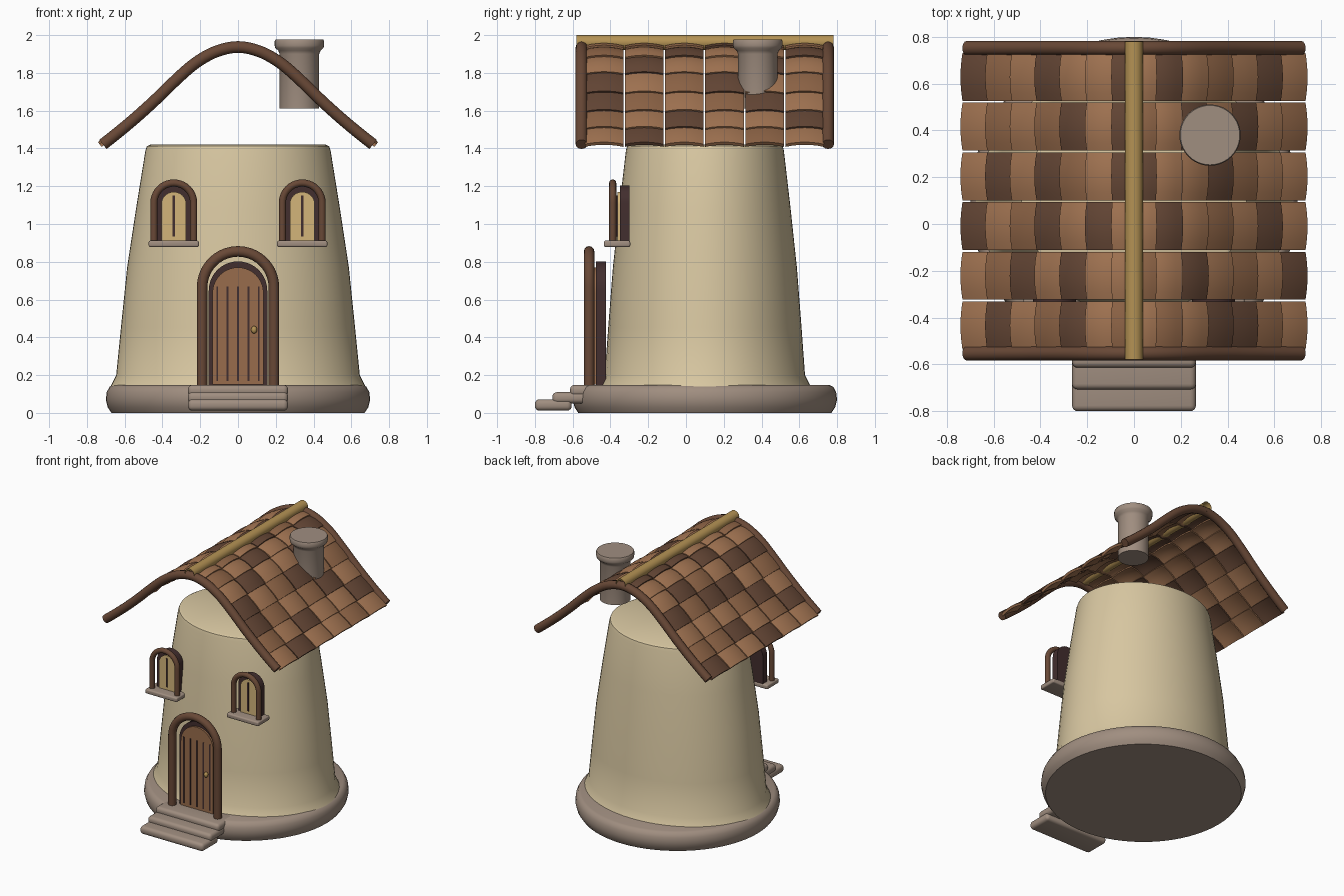
import bpy, bmesh
from math import sin, cos, pi
from mathutils import Vector

if "Cube" in bpy.data.objects:
    bpy.data.objects.remove(bpy.data.objects["Cube"])


def material(name, *srgb):
    linear = [(c / 255 / 12.92) if c < 11 else ((c / 255 + 0.055) / 1.055) ** 2.4 for c in srgb]
    mat = bpy.data.materials.new(name)
    mat.use_nodes = True
    mat.diffuse_color = (*linear, 1)
    bsdf = mat.node_tree.nodes["Principled BSDF"]
    bsdf.inputs["Base Color"].default_value = (*linear, 1)
    bsdf.inputs["Roughness"].default_value = 0.8
    return mat


PLASTER = material("cream plaster", 216, 199, 161)
STONE = material("warm stone", 160, 142, 128)
FRAME = material("dark wood", 104, 72, 54)
DARK = material("shadow wood", 66, 46, 46)
DOOR = material("door wood", 152, 108, 76)
PANE = material("window amber", 212, 181, 122)
GOLD = material("golden wood", 180, 146, 84)
TILES = [material("light tile", 162, 116, 82), material("mid tile", 142, 100, 70),
         material("dark tile", 100, 70, 53)]
YC = 0.1     # centre of the round tower


def activate(ob):
    bpy.ops.object.select_all(action='DESELECT')
    ob.select_set(True)
    bpy.context.view_layer.objects.active = ob


def finish(bm, name, *mats, angle=0.7):
    bmesh.ops.recalc_face_normals(bm, faces=bm.faces)
    mesh = bpy.data.meshes.new(name)
    bm.to_mesh(mesh)
    bm.free()
    for m in mats:
        mesh.materials.append(m)
    ob = bpy.data.objects.new(name, mesh)
    bpy.context.collection.objects.link(ob)
    activate(ob)
    bpy.ops.object.shade_smooth_by_angle(angle=angle)
    return ob


def lathe(name, profile, mat, x=0, y=YC, segs=64, caps=True):
    """Stack of elliptical rings given as (x radius, y radius, z)."""
    bm = bmesh.new()
    turn = [2 * pi * i / segs for i in range(segs)]
    rings = [[bm.verts.new((x + rx * cos(a), y + ry * sin(a), z)) for a in turn]
             for rx, ry, z in profile]
    for low, high in zip(rings, rings[1:]):
        for i in range(segs):
            j = (i + 1) % segs
            bm.faces.new((low[i], low[j], high[j], high[i]))
    if caps:
        bm.faces.new(rings[0])
        bm.faces.new(rings[-1])
    return finish(bm, name, mat)


def box(name, mat, x, y, z, bevel=0.0):
    """Box from (min, max) pairs with rounded edges."""
    bm = bmesh.new()
    bmesh.ops.create_cube(bm, size=1)
    for v in bm.verts:
        v.co = [lo + (c + 0.5) * (hi - lo) for c, (lo, hi) in zip(v.co, (x, y, z))]
    if bevel:
        bmesh.ops.bevel(bm, geom=bm.edges[:], offset=bevel, segments=4, profile=0.5, affect='EDGES')
    return finish(bm, name, mat)


def arch_points(x, half, bottom, spring, steps=20):
    arc = [(x + half * cos(pi * i / steps), spring + half * sin(pi * i / steps)) for i in range(steps + 1)]
    return [(x + half, bottom)] + arc + [(x - half, bottom)]


def arch_panel(name, mat, x, half, bottom, spring, front, back):
    bm = bmesh.new()
    face = bm.faces.new([bm.verts.new((px, front, pz)) for px, pz in arch_points(x, half, bottom, spring)])
    out = bmesh.ops.extrude_face_region(bm, geom=[face])
    moved = [g for g in out["geom"] if isinstance(g, bmesh.types.BMVert)]
    bmesh.ops.translate(bm, verts=moved, vec=(0, back - front, 0))
    if face.is_valid is False or len(bm.faces) < len(moved) + 2:
        bm.faces.new([v for v in bm.verts if v not in moved])
    return finish(bm, name, mat)


def pipe(name, mat, points, radius, caps=True):
    curve = bpy.data.curves.new(name, 'CURVE')
    curve.dimensions = '3D'
    curve.bevel_depth, curve.bevel_resolution, curve.use_fill_caps = radius, 4, caps
    spline = curve.splines.new('POLY')
    spline.points.add(len(points) - 1)
    for p, co in zip(spline.points, points):
        p.co = (*co, 1)
    curve.materials.append(mat)
    ob = bpy.data.objects.new(name, curve)
    bpy.context.collection.objects.link(ob)
    activate(ob)
    bpy.ops.object.convert(target='MESH')
    bpy.ops.object.shade_smooth_by_angle(angle=0.7)


# Round plinth and tapering tower
lathe("stone_base", [(r, r, z) for r, z in
      ((0.67, 0), (0.69, 0.03), (0.70, 0.07), (0.695, 0.11), (0.68, 0.138), (0.66, 0.147))], STONE)
lathe("tower_wall", [(0.675, 0.56, 0.14), (0.645, 0.53, 0.2), (0.62, 0.512, 0.45), (0.587, 0.487, 0.77),
                     (0.54, 0.454, 1.08), (0.49, 0.418, 1.39), (0.482, 0.412, 1.412), (0.465, 0.397, 1.42)], PLASTER)

# Front steps
for i in range(3):
    front, low = -0.8 + 0.093 * i, 0.012 + 0.038 * i
    box(f"step_{i + 1}", STONE, (-0.265, 0.265), (front, front + 0.195), (low, low + 0.06), 0.024)

# Door
pipe("door_frame", FRAME, [(x, -0.513, z) for x, z in arch_points(0, 0.19, 0.14, 0.665)], 0.028)
arch_panel("door_recess", DARK, 0, 0.155, 0.14, 0.647, -0.476, -0.423)
arch_panel("door_leaf", DOOR, 0, 0.135, 0.15, 0.635, -0.49, -0.47)
for i in range(-2, 3):
    x = 0.055 * i
    box("door_groove", DARK, (x - 0.005, x + 0.005), (-0.494, -0.488), (0.17, 0.67))
bm = bmesh.new()
bmesh.ops.create_uvsphere(bm, u_segments=16, v_segments=10, radius=0.02)
for v in bm.verts:
    v.co = (v.co.x * 0.8 + 0.085, v.co.y * 0.8 - 0.503, v.co.z + 0.44)
finish(bm, "door_knob", GOLD)

# Two arched windows
for side, x in (("left", 0.34), ("right", -0.34)):
    pipe(f"{side}_window_frame", FRAME, [(px, -0.388, z) for px, z in arch_points(x, 0.105, 0.9, 1.112)], 0.019)
    arch_panel(f"{side}_window_recess", DARK, x, 0.092, 0.9, 1.112, -0.35, -0.30)
    arch_panel(f"{side}_window_pane", PANE, x, 0.066, 0.91, 1.104, -0.362, -0.345)
    box(f"{side}_window_mullion", DARK, (x - 0.006, x + 0.006), (-0.367, -0.36), (0.935, 1.15))
    box(f"{side}_window_sill", STONE, (x - 0.133, x + 0.133), (-0.435, -0.295), (0.878, 0.912), 0.01)

# Roof line: a rounded crest running into straight slopes
LINE = [(0, 1.937), (0.06, 1.93), (0.14, 1.903), (0.235, 1.845), (0.34, 1.752),
        (0.445, 1.65), (0.58, 1.53), (0.73, 1.41)]


def roof_point(x):
    """Point and upward normal on the right-hand slope, by smooth interpolation."""
    def height(t):
        pts = [(-0.06, 1.93)] + LINE + [(0.88, 1.3)]
        k = next((i for i in range(1, len(pts) - 3) if t <= pts[i + 1][0]), len(pts) - 3)
        (ax, az), (bx, bz), (cx, cz), (dx, dz) = pts[k - 1:k + 3]
        w, s = cx - bx, (t - bx) / (cx - bx)
        m0, m1 = w * (cz - az) / (cx - ax), w * (dz - bz) / (dx - bx)
        return (bz * (2 * s**3 - 3 * s**2 + 1) + m0 * (s**3 - 2 * s**2 + s)
                + cz * (3 * s**2 - 2 * s**3) + m1 * (s**3 - s**2))
    slope = (height(x + 0.002) - height(x - 0.002)) / 0.004
    return Vector((x, 0, height(x))), Vector((-slope, 0, 1)).normalized()


def mirrored(x):
    p = roof_point(abs(x))[0]
    return p.z


SPAN = [0.715 * i / 24 for i in range(-24, 25)]
for name, y in (("front_barge_pole", -0.553), ("back_barge_pole", 0.752)):
    pipe(name, FRAME, [(x, y, mirrored(x)) for x in SPAN], 0.031)
pipe("ridge_pole", GOLD, [(0, -0.58, 1.961), (0, 0.78, 1.961)], 0.039, caps=False)

# Curved tiles: one string per column from front to back, listed from eave to ridge
PATTERNS = {-1: ("LDLMDLM", "LMDLDLL", "DLMDLDL", "LDLDMLD", "LMLMDLD", "DMLDLLD"),
            1: ("LMDDLML", "DLMLDLM", "LDLMLDL", "LLMDLLD", "MLDLDLM", "LDLMLDL")}
ROWS, COLS, NU, NV = 7, 6, 4, 6
PITCH = 0.2125
bm = bmesh.new()
for side, columns in PATTERNS.items():
    for c, column in enumerate(columns):
        mid = -0.54 + PITCH * (c + 0.5)
        for r, letter in enumerate(reversed(column)):
            start = max(0, 0.09 + 0.106 * (r - 1) - 0.012)
            end = 0.09 + 0.106 * r
            layers = []
            for thickness in (0, 0.018):
                grid = []
                for u in range(NU + 1):
                    p, n = roof_point(start + (end - start) * u / NU)
                    row = []
                    for v in range(NV + 1):
                        t = 2 * v / NV - 1
                        lift = 0.012 * u / NU + 0.005 * sin(pi * u / NU) + 0.014 * (1 - t * t) - thickness
                        q = p + n * lift
                        row.append(bm.verts.new((side * q.x, mid + t * (PITCH / 2 - 0.004), q.z)))
                    grid.append(row)
                layers.append(grid)
            top, under = layers
            faces = []
            for g in layers:
                faces += [(g[u][v], g[u + 1][v], g[u + 1][v + 1], g[u][v + 1])
                          for u in range(NU) for v in range(NV)]
            for v in range(NV):
                faces += [(top[u][v], top[u][v + 1], under[u][v + 1], under[u][v]) for u in (0, NU)]
            for u in range(NU):
                faces += [(top[u][v], top[u + 1][v], under[u + 1][v], under[u][v]) for v in (0, NV)]
            for f in faces:
                bm.faces.new(f).material_index = "LMD".index(letter)
finish(bm, "roof_tiles", *TILES)

# Chimney with a flared cap
lathe("chimney", [(r, r, z) for r, z in ((0.105, 1.612), (0.105, 1.9), (0.112, 1.918), (0.128, 1.932),
                                         (0.131, 1.945), (0.131, 1.968), (0.127, 1.976))],
      STONE, x=0.325, y=0.38, segs=40)
